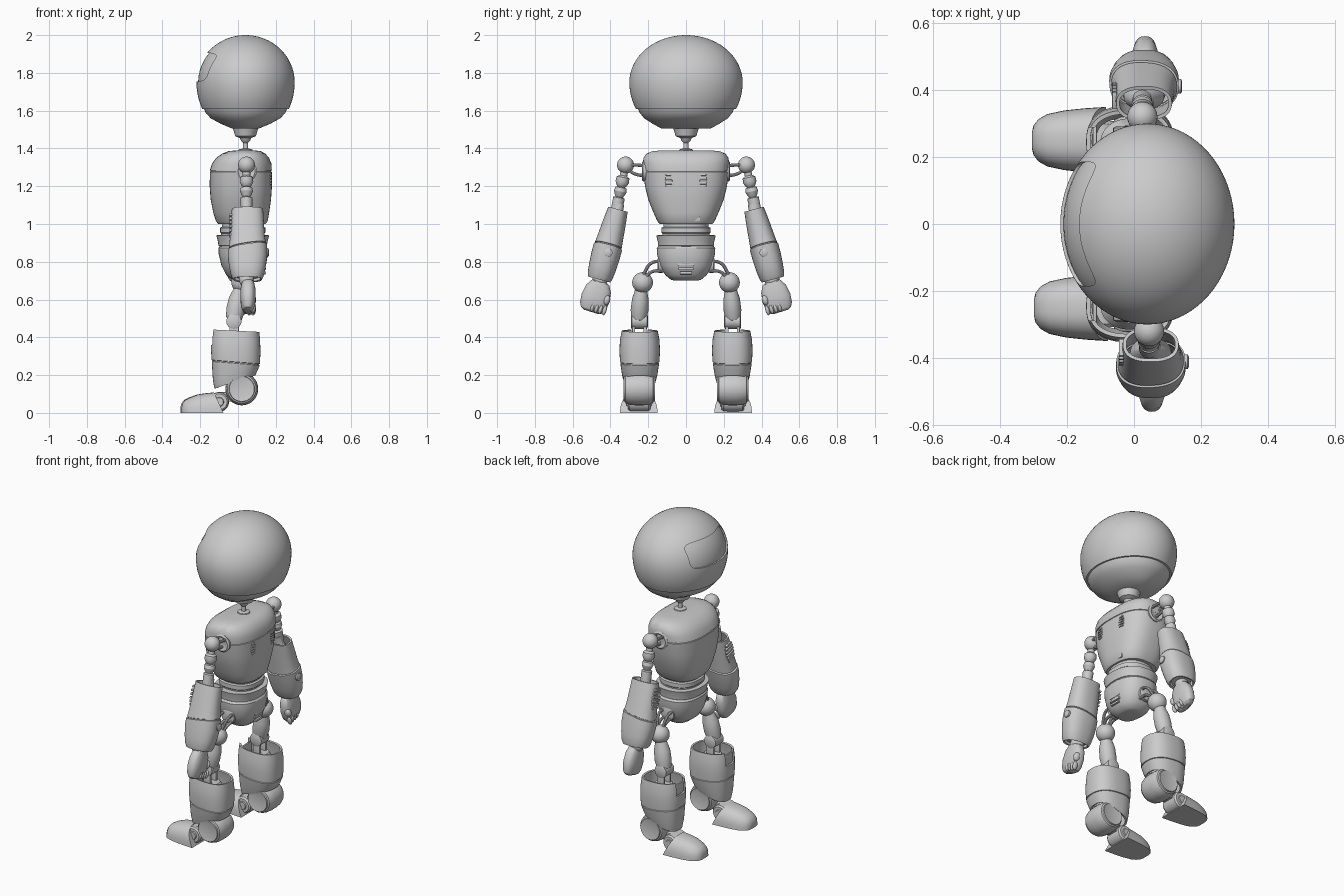
import bpy, bmesh, math
from mathutils import Matrix, Vector

if "Cube" in bpy.data.objects:
    bpy.data.objects.remove(bpy.data.objects["Cube"])

I = Matrix.Identity(4)
T = lambda x, y, z: Matrix.Translation((x, y, z))
R = lambda a, ax: Matrix.Rotation(a, 4, ax)


def finish(ob):
    """Bake modifiers / curves to mesh and smooth with sharp edges kept."""
    bpy.ops.object.select_all(action='DESELECT')
    ob.select_set(True)
    bpy.context.view_layer.objects.active = ob
    bpy.ops.object.convert(target='MESH')
    bpy.ops.object.shade_smooth_by_angle(angle=math.radians(32))
    return ob


def cut(ob, cutter):
    m = ob.modifiers.new('cut', 'BOOLEAN')
    m.object, m.operation, m.solver = cutter, 'DIFFERENCE', 'EXACT'
    finish(ob)
    bpy.data.objects.remove(cutter)


def skin(name, rings, M=I, caps=True, wall=0.0):
    """Bridge a list of closed rings into a body, or an open shell with a wall."""
    bm = bmesh.new()
    vr = [[bm.verts.new(M @ Vector(p)) for p in r] for r in rings]
    n = len(vr[0])
    for a, b in zip(vr, vr[1:]):
        for i in range(n):
            bm.faces.new((a[i], a[(i + 1) % n], b[(i + 1) % n], b[i]))
    if caps:
        bm.faces.new(vr[0])
        bm.faces.new(vr[-1])
    bmesh.ops.recalc_face_normals(bm, faces=bm.faces)
    me = bpy.data.meshes.new(name)
    bm.to_mesh(me)
    bm.free()
    ob = bpy.data.objects.new(name, me)
    bpy.context.collection.objects.link(ob)
    if wall:
        s = ob.modifiers.new('wall', 'SOLIDIFY')
        s.thickness, s.offset = wall, -1
    return finish(ob)


def loft(name, secs, M=I, n=2.0, seg=48, caps=True, wall=0.0):
    """Superellipse sections (z, centre x, radius x, radius y, optional tilt)."""
    rings = []
    for z, cx, rx, ry, *t in secs:
        ring = []
        for i in range(seg):
            a = 2 * math.pi * i / seg
            c, s = math.cos(a), math.sin(a)
            x = cx + rx * math.copysign(abs(c) ** (2 / n), c)
            y = ry * math.copysign(abs(s) ** (2 / n), s)
            ring.append((x, y, z + (t[0] * x if t else 0)))
        rings.append(ring)
    return skin(name, rings, M, caps, wall)


def turned(name, prof, M=I, seg=32):
    return loft(name, [(z, 0, r, r) for r, z in prof], M, seg=seg)


def ball(name, loc, r, M=I, scale=(1, 1, 1)):
    bpy.ops.mesh.primitive_uv_sphere_add(segments=32, ring_count=16, radius=r)
    ob = bpy.context.object
    ob.name = name
    ob.data.transform(M @ T(*loc) @ Matrix.Diagonal((*scale, 1)))
    return finish(ob)


def box(name, loc, size, M=I, bevel=0.004):
    bpy.ops.mesh.primitive_cube_add(size=1)
    ob = bpy.context.object
    ob.name = name
    ob.data.transform(M @ T(*loc) @ Matrix.Diagonal((*size, 1)))
    if bevel:
        b = ob.modifiers.new('bevel', 'BEVEL')
        b.width, b.segments = bevel, 2
    return finish(ob)


def rod(name, pts, r):
    cu = bpy.data.curves.new(name, 'CURVE')
    cu.dimensions, cu.bevel_depth, cu.bevel_resolution, cu.use_fill_caps = '3D', r, 3, True
    sp = cu.splines.new('BEZIER')
    sp.bezier_points.add(len(pts) - 1)
    for bp, p in zip(sp.bezier_points, pts):
        bp.co = p
        bp.handle_left_type = bp.handle_right_type = 'AUTO'
    ob = bpy.data.objects.new(name, cu)
    bpy.context.collection.objects.link(ob)
    return finish(ob)


def vent(name, loc, w, h, n, M=I):
    for i in range(n):
        u = (i + 0.5) / n * 2 - 1
        box(name, (loc[0], loc[1], loc[2] + u * h / 2),
            (0.014, w * (1 - 0.35 * u * u), h / n * 0.65), M, 0.003)


# Head: dome, underside bowl, recessed visor
def head_secs(k):
    out = []
    for i in range(27):
        z = 1.61 + 0.39 * math.sin(math.pi / 2 * i / 26.4)
        f = math.sqrt(max(0, 1 - ((z - 1.75) / (0.25 if z > 1.75 else 0.30)) ** 2))
        out.append((1.75 + (z - 1.75) * k, 0.04, 0.26 * f * k, 0.30 * f * k))
    return out


dome = loft('head_dome', head_secs(1), seg=72)
cutter = loft('visor_cutter', [(0, 0, 0.075, 0.185), (0.4, 0, 0.075, 0.185)],
              T(-0.03, 0, 1.83) @ R(-math.pi / 2, 'Y'), n=5)
cut(dome, cutter)
loft('visor', head_secs(0.965), seg=72)
loft('head_underside', [(1.615, .04, .222, .256), (1.59, .04, .212, .246), (1.56, .04, .185, .222),
                        (1.53, .04, .13, .175), (1.505, .04, .07, .13)], seg=64)

# Neck
turned('neck', [(.07, 1.515), (.062, 1.49), (.055, 1.465), (.03, 1.455), (.024, 1.44), (.013, 1.43),
                (.013, 1.40), (.035, 1.395), (.04, 1.375)], T(.04, 0, 0))

# Torso
loft('torso', [(1.0, .02, .125, .14), (1.015, .02, .137, .152), (1.06, .017, .148, .172),
               (1.13, .015, .16, .20), (1.2, .015, .165, .217), (1.276, .015, .164, .227),
               (1.278, .015, .160, .223), (1.282, .015, .160, .223), (1.284, .015, .164, .227),
               (1.32, .02, .157, .229), (1.35, .024, .14, .225), (1.372, .03, .115, .21),
               (1.385, .035, .088, .18), (1.39, .04, .05, .13)], n=2.6, seg=64)
for s in (-1, 1):
    vent('back_vent', (.172, s * .092, 1.23), .04, .075, 5)

# Waist, belt, pelvis
loft('waist', [(.86, .025, .11, .12), (.95, .025, .115, .125), (.955, .025, .12, .13),
               (.98, .025, .12, .13), (.985, .025, .11, .12), (1.02, .025, .11, .12)], n=2.4)
box('waist_latch', (.135, .04, 1.025), (.04, .07, .025))
loft('belt', [(.88, .025, .12, .14), (.885, .025, .128, .147), (.91, .025, .132, .15),
              (.94, .025, .14, .158), (.942, .025, .12, .13)], n=2.3)
loft('pelvis', [(.70, .035, .04, .06), (.705, .035, .065, .08), (.73, .033, .095, .11),
                (.78, .03, .118, .14), (.84, .028, .13, .153), (.872, .026, .13, .155),
                (.885, .026, .12, .145)], n=2.4)
vent('pelvis_vent', (.142, 0, .785), .085, .11, 5)


def arm(s):
    cx = .035 - s * .01
    # shoulder socket, links and ball
    turned('shoulder_socket', [(.03, -.02), (.052, -.015), (.055, .005), (.045, .012), (.03, .004)],
           T(cx, s * .222, 1.28) @ R(-s * math.pi / 2, 'X'))
    for dx, dz in ((-.025, .022), (.025, .022), (0, -.028)):
        rod('shoulder_link', [(cx + dx, s * .2, 1.285 + dz), (cx + dx, s * .26, 1.29 + dz),
                              (cx + dx * .5, s * .32, 1.305 + dz * .4)], .009)
    ball('shoulder_ball', (cx, s * .32, 1.312), .045)
    # upper arm segments
    U = T(cx, s * .322, 1.30) @ R(s * .2, 'X')
    turned('upper_arm', [(.02, -.26), (.03, -.25), (.031, -.165), (.02, -.16), (.026, -.15), (.034, -.13),
                         (.03, -.11), (.02, -.106), (.026, -.1), (.036, -.08), (.034, -.055),
                         (.02, -.045), (.02, 0)], U)
    # forearm shell
    F = T(cx + .005, s * .36, 1.078) @ R(s * .262, 'X')
    loft('forearm_shell', [(0, 0, .083, .053), (-.07, 0, .087, .061), (-.15, 0, .092, .068),
                           (-.20, 0, .098, .073, .15), (-.202, 0, .094, .069, .15),
                           (-.206, 0, .094, .069, .15), (-.208, 0, .103, .077, .15),
                           (-.26, 0, .104, .077), (-.32, 0, .096, .073), (-.365, 0, .086, .068),
                           (-.385, 0, .076, .06)], F, n=2.4, caps=False, wall=.01)
    loft('forearm_core', [(-.37, 0, .06, .05), (-.25, 0, .075, .055), (-.07, 0, .06, .04),
                          (-.03, 0, .03, .03), (.03, 0, .026, .026)], F)
    vent('forearm_vent', (-.088, 0, -.09), .07, .13, 6, F)
    turned('forearm_knob', [(.022, 0), (.022, .012), (.015, .016)],
           F @ T(.098, -s * .01, -.235) @ R(math.pi / 2, 'Y'))
    # wrist, hand, curled fingers
    ball('wrist_ball', (cx, s * .455, .705), .04)
    H = T(cx + .008, s * .452, .695) @ R(s * .3, 'X')
    loft('hand', [(0, 0, .026, .04), (-.006, 0, .032, .05), (-.04, 0, .039, .069), (-.09, 0, .041, .077),
                  (-.135, 0, .037, .072), (-.158, 0, .028, .06), (-.168, 0, .014, .042)], H, n=2.5)
    for i in range(4):
        ball('finger', (.026, -s * (.065 - .022 * i), -.14), .014, H, (1.1, .75, 1.9))
    ball('thumb', (.022, -s * .06, -.085), .018, H, (1.2, 1, 1.5))


def leg(s):
    # hip socket, links and ball
    turned('hip_socket', [(.03, -.02), (.045, -.01), (.045, .01), (.03, .016)],
           T(.03, s * .135, .785) @ R(-s * math.pi / 2, 'X'))
    for dx, up in ((-.03, .02), (.03, .02), (-.02, -.028), (.025, -.028)):
        rod('hip_link', [(.03 + dx, s * .12, .78 + up), (.03 + dx, s * .18, .775 + up),
                         (.025 + dx * .6, s * .23, .715 + up * .5)], .009)
    ball('hip_ball', (.02, s * .23, .69), .055)
    # thigh and knee
    G = T(.015, s * .235, .68) @ R(.2, 'Y') @ R(s * .08, 'X')
    loft('thigh', [(-.19, 0, .03, .03), (-.185, 0, .042, .04), (-.14, 0, .05, .047), (-.08, 0, .048, .044),
                   (-.04, 0, .036, .034), (0, 0, .025, .03)], G)
    turned('knee', [(.03, -.045), (.04, -.04), (.04, .04), (.03, .045)],
           T(-.022, s * .247, .485) @ R(math.pi / 2, 'X'))
    for dy in (-.03, .03):
        box('knee_fork', (-.02, s * .247 + dy, .42), (.05, .016, .13))
    loft('shin_core', [(.2, -.01, .07, .06), (.36, -.015, .085, .07), (.40, -.015, .05, .05)],
         T(0, s * .245, 0))
    # shin shell with notched front rim
    S = T(-.012, s * .245, 0)
    shin = loft('shin_shell', [(.165, -.005, .108, .082, .32), (.20, -.003, .118, .093, .2),
                               (.262, 0, .127, .103, -.08), (.264, 0, .123, .099, -.08),
                               (.268, 0, .123, .099, -.08), (.270, 0, .128, .104, -.08),
                               (.33, 0, .131, .108, -.06), (.39, 0, .129, .104, -.05),
                               (.435, 0, .125, .095, -.05)], S, n=2.5, caps=False, wall=.012)
    cut(shin, box('notch_cutter', (-.15, s * .245, .42), (.1, .085, .12), bevel=0))
    box('shin_notch_plate', (-.117, s * .245, .385), (.012, .10, .07))
    # heel roller
    W = T(.02, s * .248, .127) @ R(math.pi / 2, 'X')
    half = [(.06, -.082), (.066, -.084), (.068, -.076), (.076, -.072), (.084, -.05), (.087, -.02)]
    turned('heel_roller', half + [(r, -z) for r, z in reversed(half)], W, 48)
    # ankle joint and link
    A = T(-.10, s * .248, .058) @ R(math.pi / 2, 'X')
    half = [(.022, -.066), (.025, -.06), (.042, -.06), (.05, -.05), (.052, -.02)]
    turned('ankle_joint', half + [(r, -z) for r, z in reversed(half)], A)
    box('ankle_link', (-.05, s * .248, .085), (.09, .07, .05))
    # toe hood: arched sections with a slanted rear edge
    rings = []
    for x, w, h, slant in ((-.302, .022, .03, 0), (-.297, .042, .05, 0), (-.282, .06, .068, 0),
                           (-.255, .074, .082, 0), (-.215, .084, .097, .01), (-.17, .09, .104, .025),
                           (-.13, .094, .108, .05)):
        ring = []
        for i in range(25):
            a = math.pi * i / 24
            z = h * math.sin(a) ** .75
            y = w * math.copysign(abs(math.cos(a)) ** .8, math.cos(a)) * (1.06 - .06 * z / h)
            ring.append((x + slant * (1 - z / h), y, z))
        rings.append(ring)
    skin('toe_hood', rings, T(-s * .003, s * .25, 0))


for side in (-1, 1):
    arm(side)
    leg(side)
